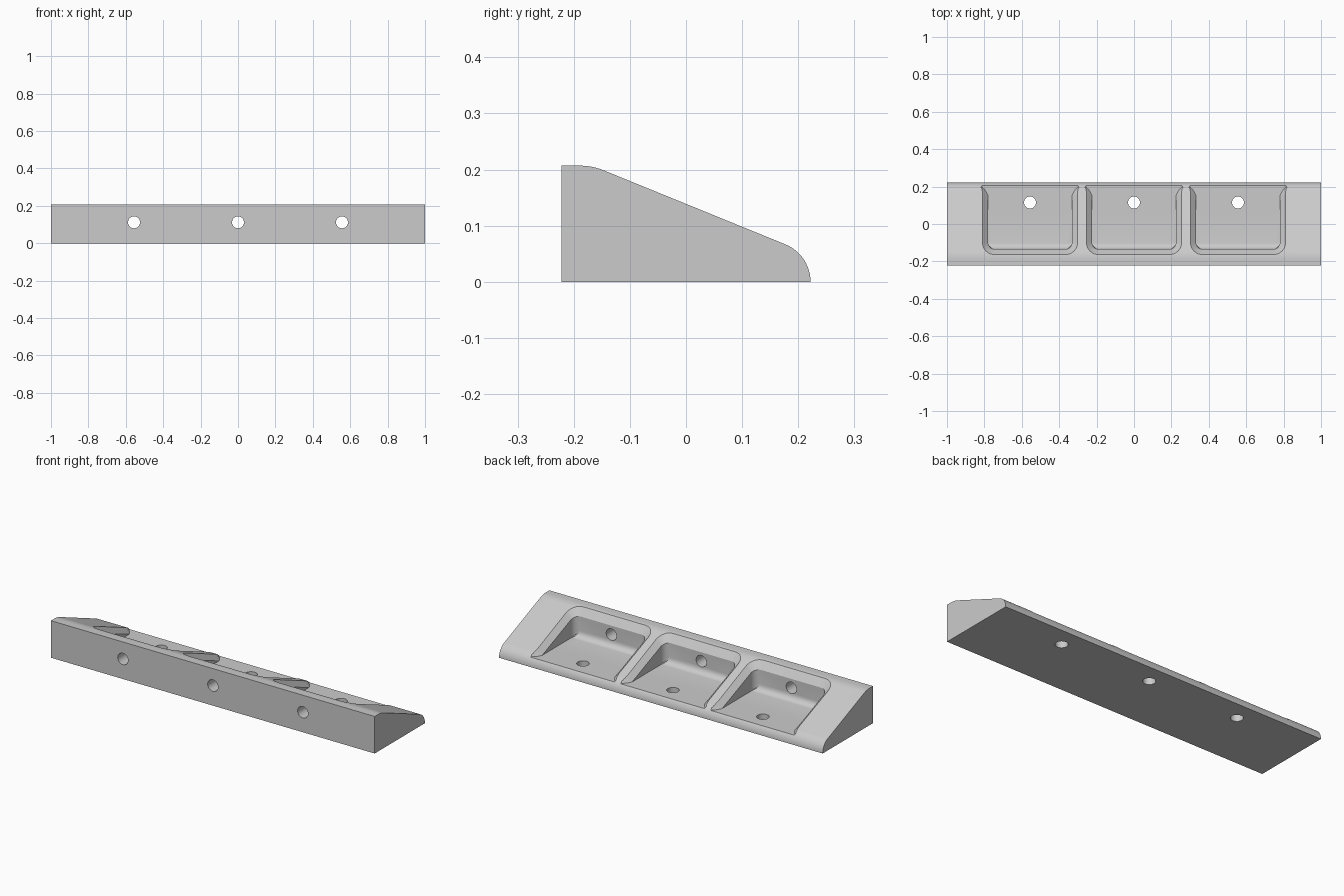
import bpy, bmesh, math

if "Cube" in bpy.data.objects:
    bpy.data.objects.remove(bpy.data.objects["Cube"])

SLOPE = 0.4
K = math.sqrt(1 + SLOPE ** 2)
NOSE_Y, NOSE_R = 0.15, 0.072          # rounded low edge at the back
FLOOR = 0.046                         # height of the pocket floors
HALF_W, FRONT_Y, CORNER_R = 0.255, -0.165, 0.068
CHAMFER, FILLET = 0.03, 0.035
CENTRES = (-0.556, 0.0, 0.556)

grey = bpy.data.materials.new("grey")
grey.diffuse_color = (0.6, 0.6, 0.6, 1)
grey.use_nodes = True
grey.node_tree.nodes["Principled BSDF"].inputs["Base Color"].default_value = grey.diffuse_color


def make_object(name, bm):
    bmesh.ops.recalc_face_normals(bm, faces=bm.faces[:])
    mesh = bpy.data.meshes.new(name)
    bm.to_mesh(mesh)
    bm.free()
    mesh.materials.append(grey)
    obj = bpy.data.objects.new(name, mesh)
    bpy.context.collection.objects.link(obj)
    return obj


def surface_z(y, inset):
    """Height of the sloped top and rounded nose, sunk by inset."""
    r = NOSE_R - inset
    if y > NOSE_Y + r * SLOPE / K:
        return math.sqrt(max(0, r * r - (y - NOSE_Y) ** 2))
    return 0.14 - SLOPE * y - K * inset


def body():
    # side profile: flat top, softened ridge, slope, round nose
    pts = [(-0.222, 0), (-0.222, 0.207)]
    for i in range(7):
        t = i / 6
        a, b, c = (-0.19, 0.207), (-0.1675, 0.207), (-0.147, 0.1988)
        pts.append(tuple((1 - t) ** 2 * a[k] + 2 * t * (1 - t) * b[k] + t * t * c[k]
                         for k in (0, 1)))
    start = math.atan2(1, SLOPE)
    for i in range(13):
        a = start * (1 - i / 12)
        pts.append((NOSE_Y + NOSE_R * math.cos(a), NOSE_R * math.sin(a)))
    bm = bmesh.new()
    face = bm.faces.new([bm.verts.new((-1, y, z)) for y, z in pts])
    ext = bmesh.ops.extrude_face_region(bm, geom=[face])
    for v in ext["geom"]:
        if isinstance(v, bmesh.types.BMVert):
            v.co.x = 1
    return make_object("tray_body", bm)


def outline(inset):
    """Pocket outline, open end at the back, rounded corners at the front."""
    w, f, r = HALF_W - inset, FRONT_Y + inset, CORNER_R - inset
    half = [(w, y) for y in (0.26, 0.222, 0.213, 0.205, 0.195, 0.185, 0.175, 0.155, 0.05)]
    for i in range(9):
        a = math.pi / 2 * i / 8
        half.append((w - r + r * math.cos(a), f + r - r * math.sin(a)))
    return half + [(-x, y) for x, y in reversed(half)]


def pocket_cutter(cx):
    rings = []
    for inset in (-0.03, CHAMFER):
        rings.append([(x, y, surface_z(y, inset)) for x, y in outline(inset)])
    # wall running into a fillet along the front of the floor
    inner = rings[1]
    front = FRONT_Y + CHAMFER
    for k in range(7):
        a = math.pi / 2 * k / 6
        z = FLOOR + FILLET * (1 - math.sin(a)) - (0.0005 if k == 6 else 0)
        lim = front + FILLET * (1 - math.cos(a))
        rings.append([(x, max(y, lim), min(z, zi - 0.001 * (k + 1))) for x, y, zi in inner])
    rings.append([(x, y, -0.1) for x, y, _ in rings[-1]])

    bm = bmesh.new()
    vs = [[bm.verts.new((x + cx, y, z)) for x, y, z in ring] for ring in rings]
    n = len(vs[0])
    for a, b in zip(vs, vs[1:]):
        for i in range(n):
            j = (i + 1) % n
            bm.faces.new((a[i], a[j], b[j], b[i]))
    for ring in (vs[0], vs[-1]):
        for i in range(n // 2 - 1):
            bm.faces.new((ring[i], ring[i + 1], ring[n - 2 - i], ring[n - 1 - i]))
    # trim flat at floor height
    bmesh.ops.bisect_plane(bm, geom=bm.verts[:] + bm.edges[:] + bm.faces[:], dist=1e-6,
                           plane_co=(0, 0, FLOOR), plane_no=(0, 0, 1), clear_inner=True)
    bmesh.ops.holes_fill(bm, edges=[e for e in bm.edges if e.is_boundary], sides=0)
    bmesh.ops.remove_doubles(bm, verts=bm.verts[:], dist=1e-6)
    bmesh.ops.triangulate(bm, faces=bm.faces[:])
    return make_object("pocket_cutter", bm)


def hole_cutter(loc, depth, rot_x):
    bm = bmesh.new()
    bmesh.ops.create_cone(bm, cap_ends=True, segments=32, radius1=0.032, radius2=0.032, depth=depth)
    obj = make_object("hole_cutter", bm)
    obj.location = loc
    obj.rotation_euler.x = rot_x
    return obj


tray = body()
cutters = []
for cx in CENTRES:
    cutters.append(pocket_cutter(cx))
    cutters.append(hole_cutter((cx, -0.15, 0.112), 0.3, math.pi / 2))   # front wall hole
    cutters.append(hole_cutter((cx, 0.115, 0.0), 0.16, 0))              # floor drain hole
for c in cutters:
    c.hide_render = True
    mod = tray.modifiers.new("cut", 'BOOLEAN')
    mod.operation = 'DIFFERENCE'
    mod.solver = 'EXACT'
    mod.object = c

# bake the cuts, then remove the cutters
bpy.context.view_layer.update()
baked = bpy.data.meshes.new_from_object(tray.evaluated_get(bpy.context.evaluated_depsgraph_get()))
tray.modifiers.clear()
tray.data = baked
for c in cutters:
    bpy.data.objects.remove(c)

bpy.ops.object.select_all(action='DESELECT')
tray.select_set(True)
bpy.context.view_layer.objects.active = tray
bpy.ops.object.shade_smooth_by_angle(angle=math.radians(25))
